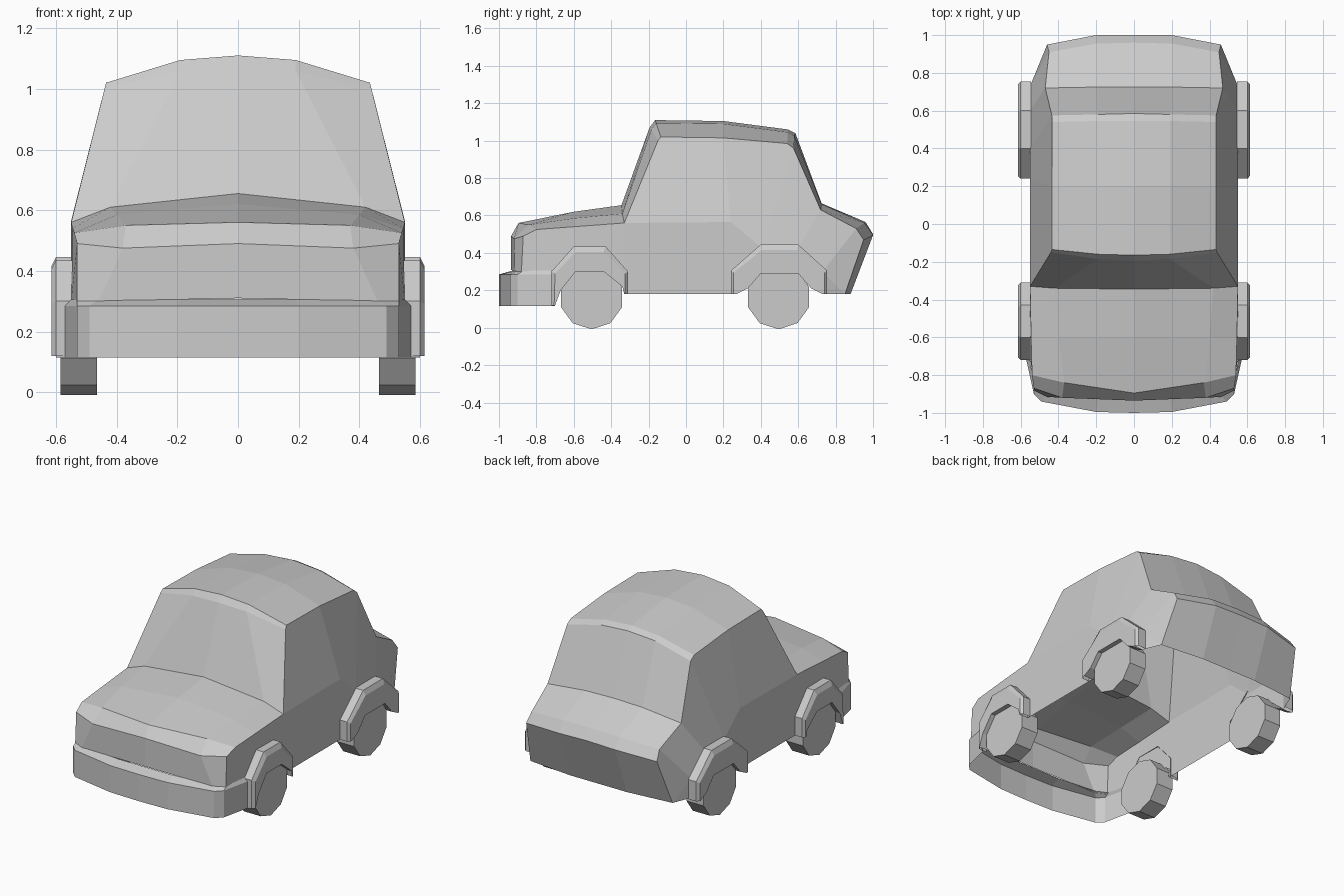
import bpy, bmesh, math
from mathutils import Matrix

if "Cube" in bpy.data.objects:
    bpy.data.objects.remove(bpy.data.objects["Cube"], do_unlink=True)

grey = bpy.data.materials.new("plain_grey")
grey.use_nodes = True
colour = (0.6, 0.6, 0.6, 1)
grey.diffuse_color = colour
grey.node_tree.nodes["Principled BSDF"].inputs["Base Color"].default_value = colour


def finish(name, bm, mirror=True):
    bmesh.ops.recalc_face_normals(bm, faces=bm.faces)
    mesh = bpy.data.meshes.new(name)
    bm.to_mesh(mesh)
    bm.free()
    mesh.materials.append(grey)
    obj = bpy.data.objects.new(name, mesh)
    bpy.context.collection.objects.link(obj)
    if mirror:
        obj.modifiers.new("mirror", "MIRROR").use_axis[0] = True
    return obj


def add_strips(bm, rows):
    """Quads between neighbouring rows of points."""
    grid = [[bm.verts.new(p) for p in row] for row in rows]
    for a, b in zip(grid, grid[1:]):
        for i in range(len(a) - 1):
            bm.faces.new((a[i], a[i + 1], b[i + 1], b[i]))
    return grid


# Body shell: rows of edge, shoulder and centre points from grille to tail
rows = [
    [(.53, -.88, .30), (.46, -.915, .30), (0, -.935, .31)],   # grille bottom
    [(.53, -.87, .49), (.38, -.92, .475), (0, -.935, .49)],   # grille top
    [(.54, -.80, .525), (.37, -.84, .55), (0, -.895, .56)],   # bonnet lip
    [(.545, -.60, .54), (.40, -.60, .585), (0, -.60, .62)],   # bonnet
    [(.55, -.33, .56), (.42, -.34, .61), (0, -.345, .655)],   # windscreen base
    [(.44, -.15, 1.0), (.19, -.185, 1.06), (0, -.195, 1.07)],
    [(.435, -.135, 1.02), (.19, -.16, 1.095), (0, -.165, 1.11)],
    [(.435, .2, 1.015), (.19, .2, 1.09), (0, .2, 1.105)],     # roof
    [(.435, .54, .985), (.19, .545, 1.045), (0, .545, 1.06)],
    [(.435, .575, .96), (.19, .58, 1.025), (0, .585, 1.04)],  # rear window top
    [(.47, .72, .63), (.2, .725, .66), (0, .725, .665)],      # rear window base
    [(.45, .91, .53), (.2, .955, .56), (0, .96, .565)],       # boot end
    [(.46, .95, .47), (.2, 1.0, .495), (0, 1.0, .50)],        # tail lip
    [(.50, .85, .18), (.2, .88, .18), (0, .88, .18)],         # tail bottom
]
bm = bmesh.new()
e = [row[0] for row in add_strips(bm, rows)]
side = lambda pts: [bm.verts.new((.55, y, z)) for y, z in pts]
b = side([(.24, .565), (.40, .43), (.60, .43), (.73, .30)])   # belt line
f = side([(-.70, .30), (-.59, .30), (-.44, .30), (-.33, .24), (-.33, .18),
          (.27, .18), (.40, .29), (.60, .29), (.73, .18)])    # sill and arches
for face in (
    (e[4], e[5], e[6], e[7], b[0]), (b[0], e[7], e[8], e[9], b[1]),
    (b[1], e[9], e[10], b[2]), (b[2], e[10], e[11], b[3]),
    (b[3], e[11], e[12], e[13]),
    (e[0], e[1], e[2], e[3], f[1], f[0]), (e[3], e[4], f[3], f[2], f[1]),
    (e[4], b[0], f[5], f[4], f[3]), (b[0], b[1], f[6], f[5]),
    (b[1], b[2], f[7], f[6]), (b[2], b[3], f[8], f[7]), (b[3], e[13], f[8]),
):
    bm.faces.new(face)
finish("body_shell", bm)

# Wraparound front bumper with a sloped top ledge
outer = [(0, -1), (.2, -.995), (.49, -.94), (.53, -.90), (.57, -.72), (.60, -.70)]
inner = [(0, -.93), (.19, -.93), (.46, -.905), (.53, -.87), (.55, -.72), (.55, -.70)]
bm = bmesh.new()
add_strips(bm, [[(x, y, .115) for x, y in outer],
                [(x, y, .285) for x, y in outer],
                [(x, y, .305) for x, y in inner]])
finish("front_bumper", bm)


# Wheel arch flares: bevel from the body, flat face, then lip into the opening
def flare(name, wide, crest, opening):
    bm = bmesh.new()
    layers = [(.545, wide), (.60, wide), (.615, crest), (.615, opening), (.545, opening)]
    add_strips(bm, [[(x, y, z) for y, z in line] for x, line in layers])
    finish(name, bm)


flare("front_wheel_arches",
      [(-.72, .12), (-.72, .30), (-.60, .435), (-.43, .435), (-.31, .30), (-.31, .18)],
      [(-.705, .12), (-.70, .29), (-.59, .405), (-.44, .405), (-.325, .29), (-.325, .18)],
      [(-.70, .12), (-.67, .20), (-.59, .30), (-.44, .30), (-.34, .22), (-.33, .18)])
flare("rear_wheel_arches",
      [(.24, .18), (.24, .305), (.40, .445), (.60, .445), (.755, .305), (.755, .18)],
      [(.255, .18), (.255, .295), (.405, .415), (.595, .415), (.74, .295), (.74, .18)],
      [(.27, .18), (.33, .21), (.40, .29), (.60, .29), (.67, .21), (.73, .18)])

# Ten-sided wheels
for name, y in (("front_wheels", -.505), ("rear_wheels", .495)):
    bm = bmesh.new()
    r = .172
    place = (Matrix.Translation((.525, y, r * math.cos(math.pi / 10)))
             @ Matrix.Rotation(math.pi / 2, 4, "Y"))
    bmesh.ops.create_cone(bm, cap_ends=True, segments=10, radius1=r, radius2=r,
                          depth=.12, matrix=place @ Matrix.Rotation(math.pi / 2, 4, "Z"))
    finish(name, bm)
